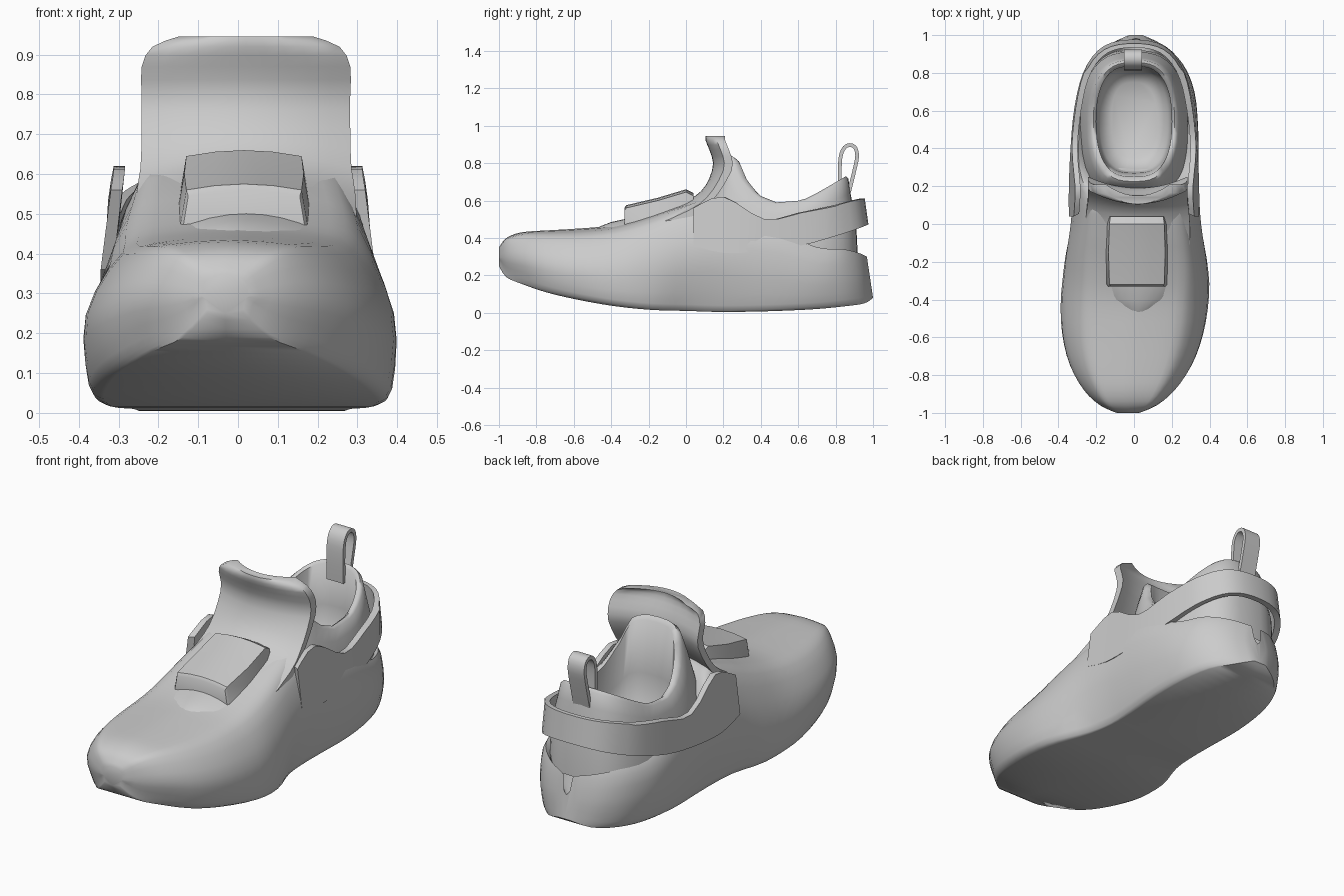
import bpy
import bmesh
import math

if "Cube" in bpy.data.objects:
    bpy.data.objects.remove(bpy.data.objects["Cube"])

grey = bpy.data.materials.new("plain grey")
grey.use_nodes = True
shade = (0.6, 0.6, 0.6, 1)
grey.diffuse_color = shade
grey.node_tree.nodes["Principled BSDF"].inputs["Base Color"].default_value = shade


def smooth_rows(rows, steps):
    """Catmull-Rom interpolation of rows of numbers."""
    result = []
    last = len(rows) - 1
    for i in range(last):
        a, b, c, d = rows[max(i - 1, 0)], rows[i], rows[i + 1], rows[min(i + 2, last)]
        for k in range(steps):
            t = k / steps
            result.append(tuple(
                q + t / 2 * (r - p + t * (2 * p - 5 * q + 4 * r - s + t * (3 * (q - r) + s - p)))
                for p, q, r, s in zip(a, b, c, d)))
    result.append(tuple(rows[-1]))
    return result


def table(pairs, value):
    """Straight-line lookup in a list of pairs."""
    for (a, p), (b, q) in zip(pairs, pairs[1:]):
        if value <= b:
            return p + (q - p) * max(0, value - a) / (b - a)
    return pairs[-1][1]


def loft(name, rings, angle=40, cap_start=True):
    """Skin a list of closed rings and cap the ends."""
    bm = bmesh.new()
    loops = [[bm.verts.new(p) for p in ring] for ring in rings]
    for one, two in zip(loops, loops[1:]):
        for i in range(len(one)):
            j = (i + 1) % len(one)
            bm.faces.new((one[i], one[j], two[j], two[i]))
    if cap_start:
        bm.faces.new(loops[0])
    bm.faces.new(loops[-1])
    bmesh.ops.recalc_face_normals(bm, faces=bm.faces)
    mesh = bpy.data.meshes.new(name)
    bm.to_mesh(mesh)
    bm.free()
    mesh.materials.append(grey)
    obj = bpy.data.objects.new(name, mesh)
    bpy.context.collection.objects.link(obj)
    bpy.ops.object.select_all(action='DESELECT')
    obj.select_set(True)
    bpy.context.view_layer.objects.active = obj
    bpy.ops.object.shade_smooth_by_angle(angle=math.radians(angle))
    return obj


# Shoe body: y, bottom, sole width, side width, shoulder width, shoulder height, crown
stations = [
    (-1, .25, .05, .06, .05, .33, .35),
    (-.96, .19, .12, .15, .12, .38, .4),
    (-.88, .155, .21, .24, .18, .4, .43),
    (-.75, .11, .3, .32, .24, .4, .44),
    (-.58, .07, .355, .37, .28, .4, .45),
    (-.38, .035, .38, .385, .29, .42, .47),
    (-.18, .015, .36, .37, .29, .47, .53),
    (0, .01, .3, .345, .27, .54, .59),
    (.15, .005, .28, .335, .26, .58, .6),
    (.3, .005, .285, .33, .3, .48, .3),
    (.5, .01, .295, .33, .3, .43, .2),
    (.7, .02, .28, .31, .28, .35, .2),
    (.85, .035, .23, .25, .22, .34, .2),
    (.95, .05, .14, .16, .13, .32, .2),
    (1, .08, .04, .05, .03, .3, .2),
]
rings = []
for y, low, sole, side, shoulder, high, crown in smooth_rows(stations, 3):
    mid = low + (high - low) * .55
    wall = smooth_rows([
        (sole * .9, low), (sole, low + .035), (side, mid),
        (shoulder, high), (shoulder * .6, high + (crown - high) * .75), (0, crown)], 3)
    half = [(0, low)] + wall
    outline = half + [(-x, z) for x, z in half[-2:0:-1]]
    drift = .01 - .06 * max(0, -y - .3)
    rings.append([(x + drift, y - max(0, y - .8) * (z - .08) * .75, z) for x, z in outline])
loft("shoe_body", rings, 50)

# Inner bootie with the foot opening: height share, half width, front, back
layers = [
    (0, .29, .06, .92), (.45, .285, .11, .91), (.8, .25, .17, .88),
    (.97, .232, .205, .868), (1, .215, .225, .855), (.97, .2, .25, .835),
    (.5, .2, .27, .83), (.1, .18, .28, .81), (0, .12, .35, .75),
]
rim = [(.2, .86), (.25, .83), (.3, .72), (.38, .63), (.48, .59), (.62, .6), (.72, .65), (.86, .73)]
rings = []
for share, width, front, back in layers:
    ring = []
    for i in range(48):
        turn = math.tau * i / 48
        c, s = math.cos(turn), math.sin(turn)
        along = (1 - math.copysign(abs(c) ** .85, c)) / 2
        height = table(rim, .215 + .645 * along)
        ring.append((math.copysign(abs(s) ** .7, s) * width,
                     front + (back - front) * along, .27 + share * (height - .27)))
    rings.append(ring)
loft("inner_bootie", rings, 60, cap_start=False)

# Heel strap wrapping round the back: x, y, lower edge, upper edge
half = [
    (.345, .04, .36, .56), (.345, .2, .32, .62), (.335, .42, .33, .5),
    (.315, .62, .36, .535), (.27, .8, .41, .57), (.19, .92, .45, .6), (.08, .97, .47, .61),
]
path = half + [(-x, y, a, b) for x, y, a, b in reversed(half)]
rings = []
for x, y, a, b in smooth_rows(path, 3):
    lean = 1 - max(0, b - .45) * .7 * max(0, 1 - y)
    inner = .45 + (y - .45) * .94
    rings.append([(x, y, a), (x * lean, y - (.02 if y > .8 else 0), b),
                  (x * lean * .91, inner - .01, b), (x * .91, inner, a)])
loft("heel_strap", rings)

# Tongue running up the instep: y, z, half width
spine = [
    (-.48, .45, .1), (-.4, .485, .2), (-.2, .53, .27), (0, .6, .275),
    (.08, .65, .265), (.125, .72, .262), (.145, .8, .262), (.125, .87, .262),
    (.105, .92, .235), (.105, .945, .17),
]
rings = []
for y, z, width in smooth_rows(spine, 2):
    upright = min(1, max(0, (z - .55) / .2))
    face = [(.02 + u / 5 * width, y + .06 * upright * (u / 5) ** 2,
             z - .07 * (1 - upright) * (u / 5) ** 2) for u in range(-5, 6)]
    lining = [(x, p + .045 * upright, q - .05 * (1 - upright)) for x, p, q in reversed(face)]
    rings.append(face + lining)
loft("tongue", rings, 50)

# Raised lace cover on the instep: y, top, half width
rings = []
for y, z, width in [(-.33, .56, .14), (-.32, .575, .145), (-.15, .615, .15), (0, .66, .145), (.04, .64, .14)]:
    rings.append([(.015 + u * width, y, z - drop) for u, drop in
                  [(-1.1, .1), (-1, .015), (-.5, .004), (0, 0), (.5, .004), (1, .015), (1.1, .1)]])
loft("lace_cover", rings, 35)

# Pull tab: a flat loop at the back of the collar
loop = smooth_rows([(.825, .64), (.822, .76), (.83, .85), (.86, .893), (.9, .888),
                    (.915, .84), (.9, .76), (.865, .62)], 3)
rings = []
for i, (y, z) in enumerate(loop):
    (a, b), (c, d) = loop[max(i - 1, 0)], loop[min(i + 1, len(loop) - 1)]
    length = math.hypot(c - a, d - b)
    ny, nz = (d - b) / length * .01, (a - c) / length * .01
    rings.append([(x - .005, y + k * ny, z + k * nz)
                  for x, k in [(-.048, -1), (.048, -1), (.048, 1), (-.048, 1)]])
loft("pull_tab", rings)
